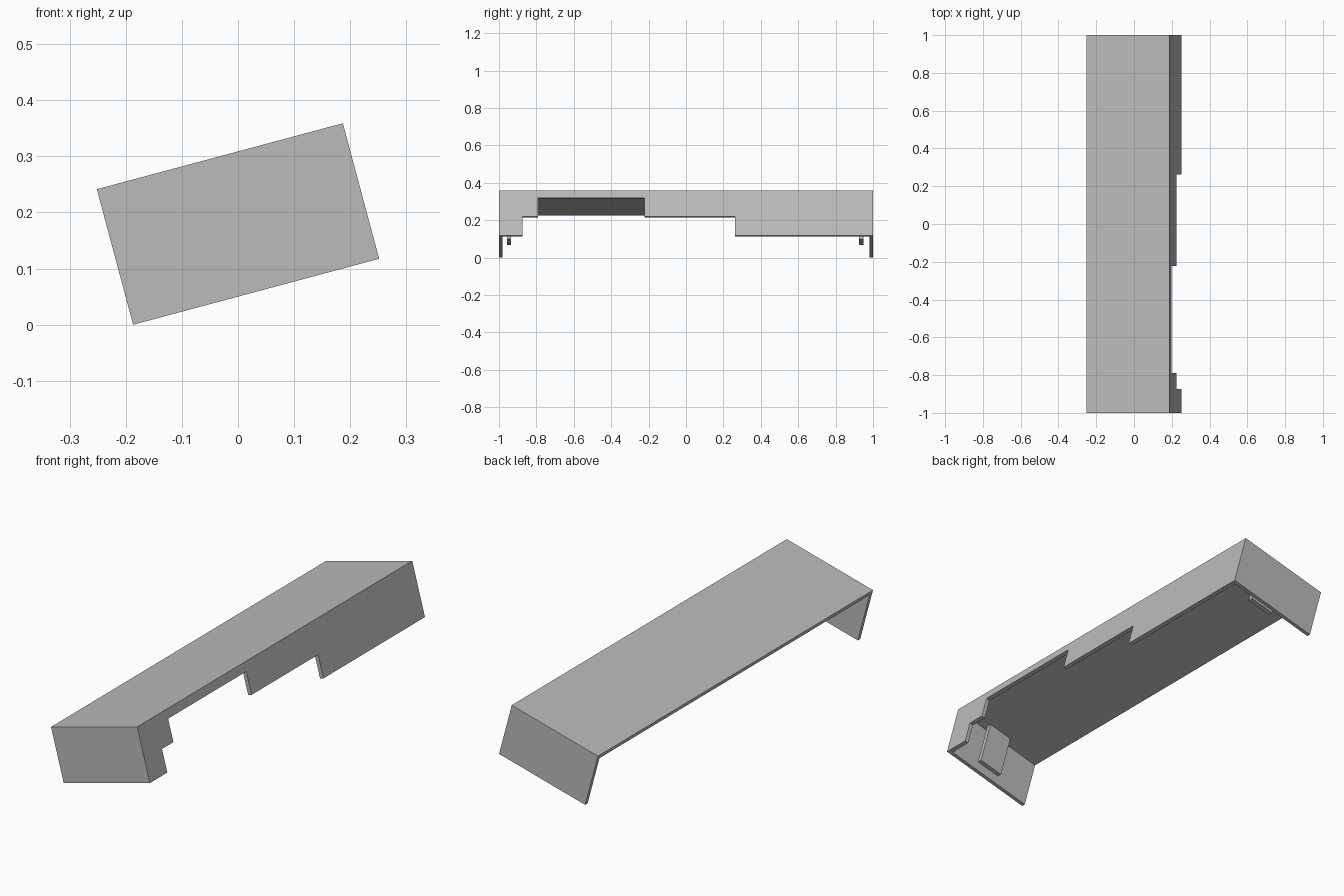
import bpy
import math
from mathutils import Matrix

cube = bpy.data.objects.get("Cube")
if cube:
    bpy.data.objects.remove(cube, do_unlink=True)

# Overall size of the cover before it is tilted
W, L, H, T = 0.454, 2.0, 0.25, 0.018
TILT = math.radians(15)
LIFT = (W * math.sin(TILT) + H * math.cos(TILT)) / 2
RIGHT, TOP = W / 2, H / 2

grey = bpy.data.materials.new("light grey")
grey.use_nodes = True
colour = (0.5, 0.5, 0.5, 1)
grey.diffuse_color = colour
grey.node_tree.nodes["Principled BSDF"].inputs["Base Color"].default_value = colour


def box(name, x, y, z):
    """Box spanning the given (low, high) ranges."""
    corners = [(a, b, c) for a in x for b in y for c in z]
    faces = [(0, 1, 3, 2), (4, 6, 7, 5), (0, 4, 5, 1),
             (2, 3, 7, 6), (0, 2, 6, 4), (1, 5, 7, 3)]
    mesh = bpy.data.meshes.new(name)
    mesh.from_pydata(corners, [], faces)
    mesh.materials.append(grey)
    obj = bpy.data.objects.new(name, mesh)
    bpy.context.collection.objects.link(obj)
    return obj


def cut(target, x, y, z):
    """Subtract a box from the target."""
    cutter = box("cutter", x, y, z)
    cutter.hide_render = True
    mod = target.modifiers.new("cut", "BOOLEAN")
    mod.operation, mod.solver, mod.object = "DIFFERENCE", "EXACT", cutter
    bpy.context.view_layer.objects.active = target
    bpy.ops.object.modifier_apply(modifier=mod.name)
    bpy.data.objects.remove(cutter, do_unlink=True)


# Cover shell: top, right wall and two ends, open at the left and below
cover = box("cover_shell", (-RIGHT, RIGHT), (-L / 2, L / 2), (-TOP, TOP))
cut(cover, (-W, RIGHT - T), (T - L / 2, L / 2 - T), (-H, TOP - T))

# Stepped opening in the right wall
wall = (RIGHT - 2 * T, W)
cut(cover, wall, (-0.873, 0.262), (-H, TOP - 0.145))
cut(cover, wall, (-0.79, -0.222), (-H, TOP - 0.041))

# Clip tabs hanging from the top, just inside each end
tabs = [
    box(name, (RIGHT - 0.265, RIGHT - 0.145), y, (TOP - 0.23, TOP - T))
    for name, y in (("front_clip_tab", (-0.958, -0.936)),
                    ("back_clip_tab", (0.925, 0.949)))
]

# Tilt everything so the right side is raised
for obj in [cover] + tabs:
    obj.data.transform(Matrix.Translation((0, 0, LIFT)) @ Matrix.Rotation(-TILT, 4, "Y"))
